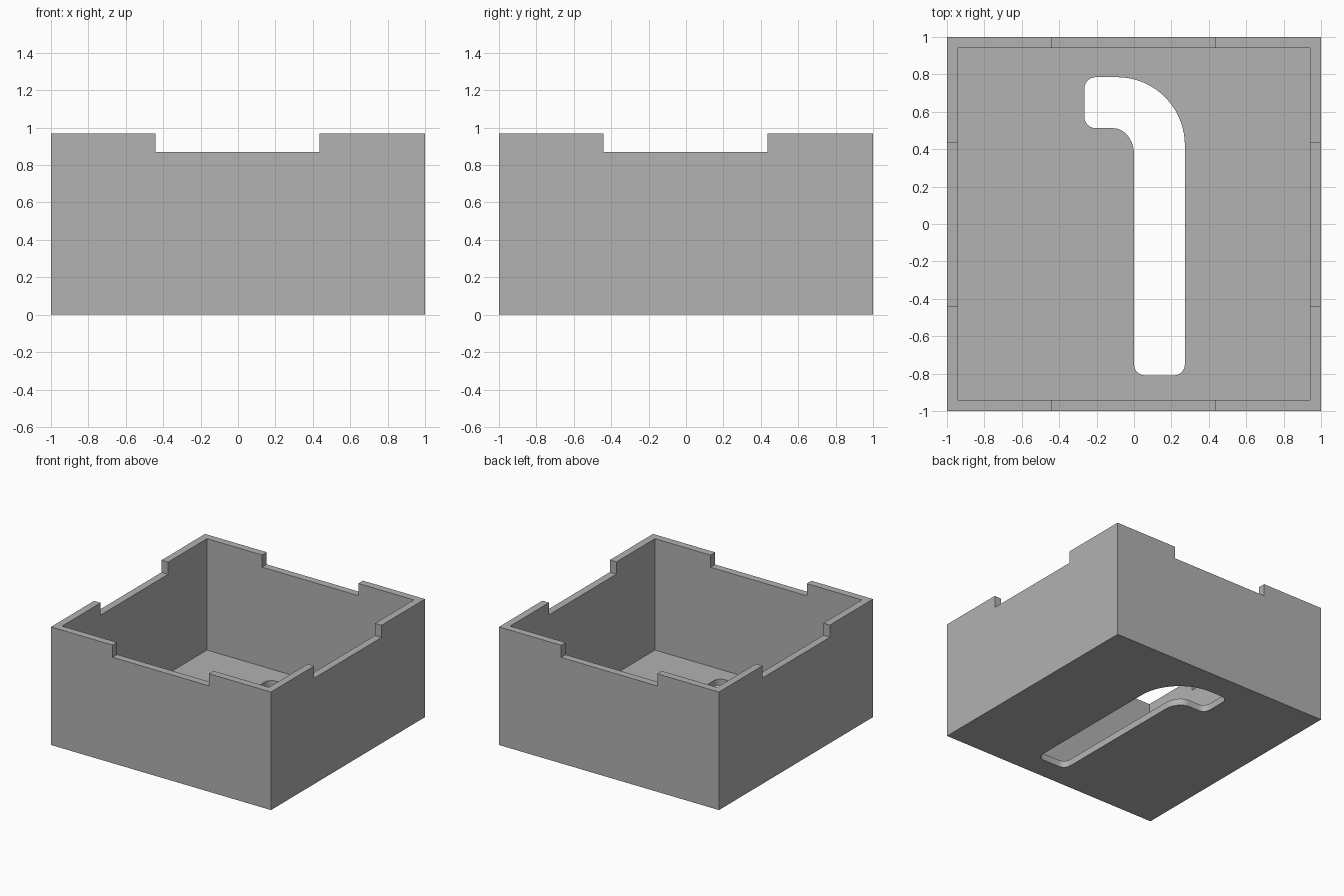
import bpy, bmesh, math

if "Cube" in bpy.data.objects:
    bpy.data.objects.remove(bpy.data.objects["Cube"])

HEIGHT, WALL, FLOOR = 0.97, 0.06, 0.055
NOTCH_Z, NOTCH_MIN, NOTCH_MAX = 0.87, -0.44, 0.435

grey = bpy.data.materials.new("plain grey")
grey.diffuse_color = (0.445, 0.445, 0.445, 1)
grey.use_nodes = True
grey.node_tree.nodes["Principled BSDF"].inputs["Base Color"].default_value = grey.diffuse_color


def prism(name, outline, z0, z1):
    """Extrude a counter-clockwise outline from z0 to z1."""
    bm = bmesh.new()
    face = bm.faces.new([bm.verts.new((x, y, z0)) for x, y in outline])
    top = bmesh.ops.extrude_face_region(bm, geom=[face])["geom"]
    bmesh.ops.translate(bm, vec=(0, 0, z1 - z0),
                        verts=[v for v in top if isinstance(v, bmesh.types.BMVert)])
    bmesh.ops.recalc_face_normals(bm, faces=bm.faces)
    mesh = bpy.data.meshes.new(name)
    bm.to_mesh(mesh)
    bm.free()
    mesh.materials.append(grey)
    obj = bpy.data.objects.new(name, mesh)
    bpy.context.collection.objects.link(obj)
    return obj


def rect(x0, x1, y0, y1):
    return [(x0, y0), (x1, y0), (x1, y1), (x0, y1)]


def arc(cx, cy, rx, ry, start, end, steps):
    angles = [math.radians(start + (end - start) * i / steps) for i in range(steps + 1)]
    return [(cx + rx * math.cos(a), cy + ry * math.sin(a)) for a in angles]


# Open tray body
tray = prism("open_tray", rect(-1, 1, -1, 1), 0, HEIGHT)

# Hooked slot through the floor, rounded at the ends and the bend
r = 0.06
slot = (arc(0.0 + r, -0.81 + r, r, r, 180, 270, 6)
        + arc(0.272 - r, -0.81 + r, r, r, 270, 360, 6)
        + arc(-0.09, 0.42, 0.362, 0.365, 0, 90, 18)
        + arc(-0.265 + r, 0.785 - r, r, r, 90, 180, 6)
        + arc(-0.265 + r, 0.512 + r, r, r, 180, 270, 6)
        + arc(-0.11, 0.372, 0.11, 0.14, 90, 0, 10))

inner = 1 - WALL
cutters = [
    prism("cavity_cutter", rect(-inner, inner, -inner, inner), FLOOR, 1.5),
    prism("side_notch_cutter", rect(-1.5, 1.5, NOTCH_MIN, NOTCH_MAX), NOTCH_Z, 1.5),
    prism("end_notch_cutter", rect(NOTCH_MIN, NOTCH_MAX, -1.5, 1.5), NOTCH_Z, 1.4),
    prism("slot_cutter", slot, -0.3, 0.3),
]

# Cut the tray, then discard the cutters
bpy.context.view_layer.objects.active = tray
tray.select_set(True)
for cutter in cutters:
    cutter.hide_render = True
    mod = tray.modifiers.new(cutter.name, "BOOLEAN")
    mod.operation, mod.solver, mod.object = "DIFFERENCE", "EXACT", cutter
    bpy.ops.object.modifier_apply(modifier=mod.name)
    bpy.data.objects.remove(cutter)

tray.select_set(True)
bpy.ops.object.shade_smooth_by_angle(angle=math.radians(30))
